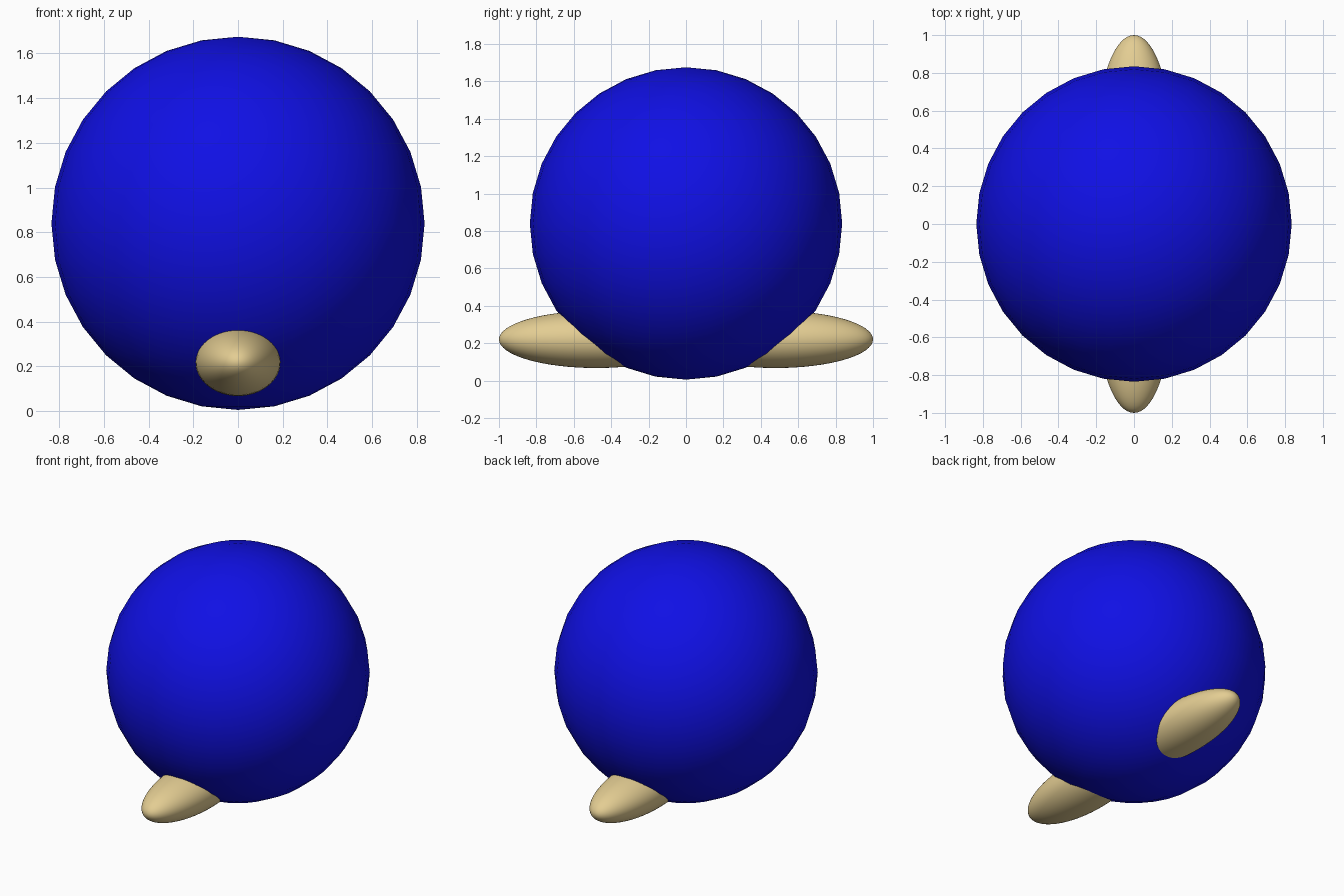
import bpy
from math import radians

if "Cube" in bpy.data.objects:
    bpy.data.objects.remove(bpy.data.objects["Cube"], do_unlink=True)


def make_material(name, color):
    mat = bpy.data.materials.new(name)
    mat.use_nodes = True
    mat.diffuse_color = color
    mat.node_tree.nodes["Principled BSDF"].inputs["Base Color"].default_value = color
    return mat


def ellipsoid(name, center, radii, mat, segments, rings, tilt=0):
    """Smooth sphere scaled to the given radii, its poles tilted about x."""
    bpy.ops.mesh.primitive_uv_sphere_add(
        segments=segments, ring_count=rings, radius=1,
        location=center, rotation=(tilt, 0, 0))
    obj = bpy.context.object
    obj.name = name
    obj.scale = radii
    bpy.ops.object.transform_apply(location=False, rotation=True, scale=True)
    bpy.ops.object.shade_smooth()
    obj.data.materials.append(mat)
    return obj


blue = make_material("deep blue", (0.005, 0.005, 0.78, 1))
tan = make_material("sandy tan", (0.77, 0.61, 0.29, 1))

# Round body
ellipsoid("body", (0, 0, 0.84), (0.835, 0.835, 0.835), blue, 32, 16)

# Long feet poking out front and back, poles at the tips
for name, side in (("front_foot", -1), ("back_foot", 1)):
    ellipsoid(name, (0, side * 0.48, 0.22), (0.19, 0.153, 0.52), tan, 64, 32, radians(90))
